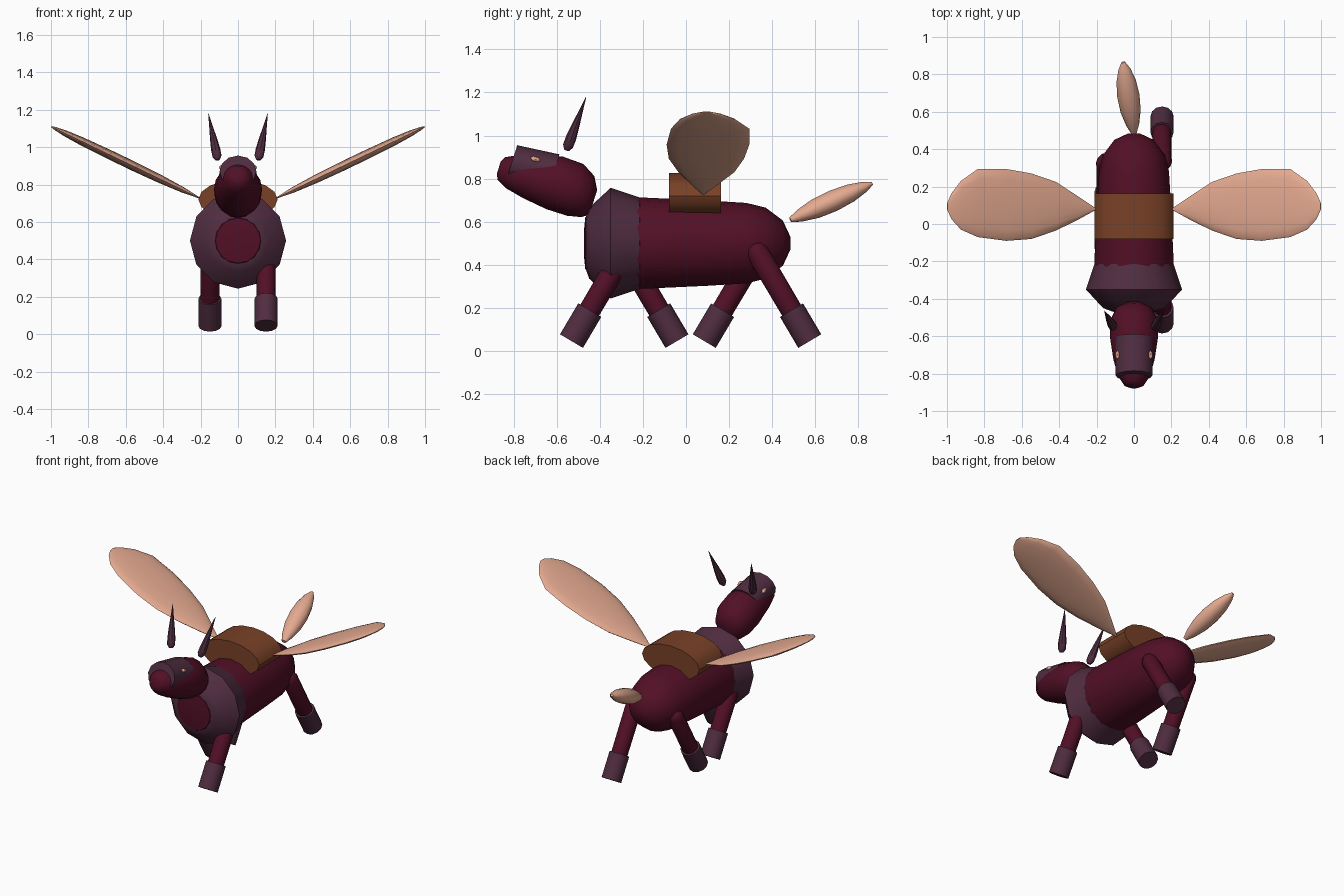
import bpy, bmesh, math
from mathutils import Vector

cube = bpy.data.objects.get("Cube")
if cube:
    bpy.data.objects.remove(cube, do_unlink=True)


def material(name, r, g, b):
    m = bpy.data.materials.new(name)
    m.use_nodes = True
    m.diffuse_color = (r, g, b, 1)
    m.node_tree.nodes["Principled BSDF"].inputs["Base Color"].default_value = (r, g, b, 1)
    return m


maroon = material("maroon", .085, .005, .019)
purple = material("dusky_purple", .08, .026, .052)
brown = material("saddle_brown", .19, .053, .02)
tan = material("pale_tan", .78, .40, .28)


def loft(name, origin, axis, up, stations, mat, sides=12, smooth=40):
    """Rings along an axis; each station is (distance, side radius, up radius, up offset)."""
    origin, axis = Vector(origin), Vector(axis).normalized()
    up = Vector(up)
    up = (up - axis * up.dot(axis)).normalized()
    side = axis.cross(up)
    bm = bmesh.new()
    rings = []
    for s, ra, rb, off in stations:
        ring = []
        for i in range(sides):
            a = math.tau * i / sides
            p = origin + axis * s + side * ra * math.sin(a) + up * (off + rb * math.cos(a))
            ring.append(bm.verts.new(p))
        rings.append(ring)
    for r0, r1 in zip(rings, rings[1:]):
        for i in range(sides):
            j = (i + 1) % sides
            bm.faces.new((r0[i], r0[j], r1[j], r1[i]))
    bm.faces.new(rings[0])
    bm.faces.new(rings[-1])
    bmesh.ops.recalc_face_normals(bm, faces=bm.faces)
    mesh = bpy.data.meshes.new(name)
    bm.to_mesh(mesh)
    bm.free()
    mesh.materials.append(mat)
    ob = bpy.data.objects.new(name, mesh)
    bpy.context.collection.objects.link(ob)
    bpy.ops.object.select_all(action="DESELECT")
    ob.select_set(True)
    bpy.context.view_layer.objects.active = ob
    bpy.ops.object.shade_smooth_by_angle(angle=math.radians(smooth))
    return ob


def round_rings(pairs):
    return [(s, r, r, 0) for s, r in pairs]


Y, Z = (0, 1, 0), (0, 0, 1)

# Torso and chest collar
loft("body", (0, 0, .5), Y, Z, round_rings([
    (-.475, .05), (-.468, .12), (-.4, .175), (-.3, .205), (-.2, .212), (.1, .198),
    (.28, .187), (.37, .165), (.45, .105), (.485, .03)]), maroon, 16)
loft("chest_collar", (0, 0, .5), Y, Z, round_rings([
    (-.466, .12), (-.45, .165), (-.35, .257), (-.215, .212), (-.15, .1)]), purple, 12, 32)

# Head, face mask and eyes share a tilted axis
head_at, head_axis = Vector((0, -.87, .85)), Vector((0, .953, -.303))
head_up = Vector((0, .303, .953))
loft("head", head_at, head_axis, head_up, [
    (0, .03, .03, 0), (.012, .055, .055, 0), (.06, .085, .08, 0), (.15, .11, .105, .005),
    (.27, .128, .128, .012), (.37, .126, .126, .01), (.435, .1, .1, -.002),
    (.467, .05, .06, -.02)], maroon, 16)
loft("face_mask", head_at, head_axis, head_up, [
    (.05, .098, .088, .038), (.25, .105, .09, .055)], purple, 12)
for sg, tag in ((1, "left"), (-1, "right")):
    eye = head_at + head_axis * .15 + head_up * .09 + Vector((sg * .088, 0, 0))
    loft(tag + "_eye", eye, head_axis, head_up, round_rings([
        (-.022, .003), (-.014, .01), (0, .013), (.014, .01), (.022, .003)]), tan, 8)

    # Floating pointed horns
    loft(tag + "_horn", (sg * .108, -.555, .932), (sg * .05, .09, .245), Y, round_rings([
        (0, .012), (.02, .024), (.06, .025), (.12, .019), (.2, .009), (.268, .001)]), purple, 8)

    # Flat paddle wings
    loft(tag + "_wing", (sg * .205, .08, .728), (sg * .8, 0, .385), Y, [
        (0, .003, .005, 0), (.1, .015, .06, .005), (.235, .022, .13, .015),
        (.38, .025, .175, .015), (.53, .025, .192, .022), (.7, .022, .182, .032),
        (.8, .016, .13, .02), (.855, .009, .07, .015), (.88, .003, .02, .015)], tan, 16, 60)

    # Trotting legs: left pair spread outward, right pair tucked under
    for end, y, out in (("front", -.287, -1), ("hind", .33, 1)):
        hip = (sg * .15, y, .46)
        direction = (0, out * sg * .245, -.415)
        loft(tag + "_" + end + "_leg", hip, direction, (1, 0, 0), round_rings([
            (-.045, .015), (-.03, .04), (0, .052), (.4, .05), (.47, .04)]), maroon, 12)
        loft(tag + "_" + end + "_hoof", hip, direction, (1, 0, 0), round_rings([
            (.315, .062), (.482, .062)]), purple, 12)

# Saddle
loft("saddle", (0, 0, .72), Y, Z, [
    (-.08, .212, .105, 0), (.162, .212, .105, 0)], brown, 16)

# Floating leaf-shaped tail
loft("tail", (0, .485, .608), (-.058, .385, .172), Z, [
    (0, .015, .012, 0), (.05, .035, .03, 0), (.13, .054, .046, 0), (.22, .06, .05, 0),
    (.31, .052, .042, 0), (.38, .032, .025, 0), (.42, .01, .008, 0)], tan, 12, 60)
